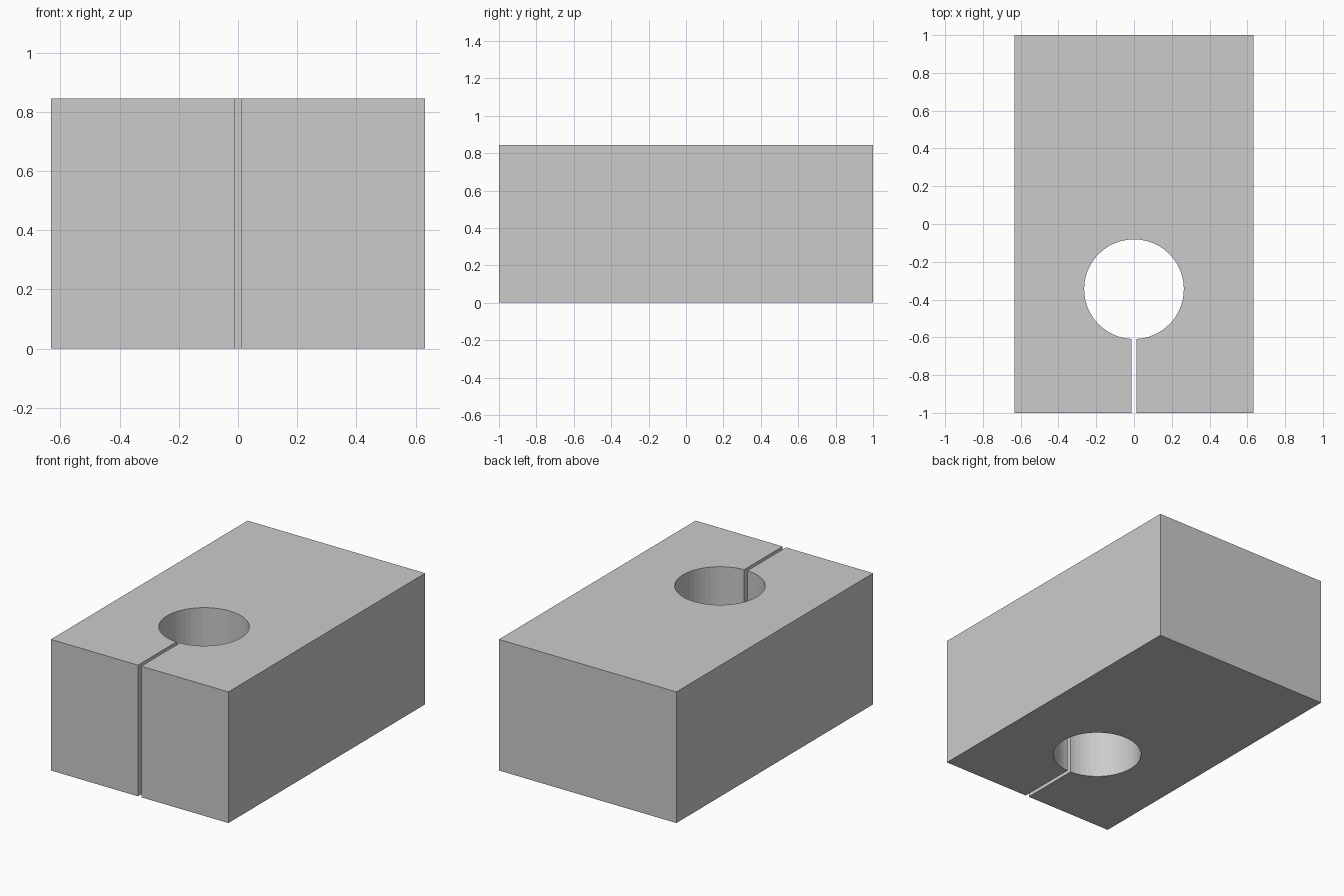
import bpy, bmesh, math

if "Cube" in bpy.data.objects:
    bpy.data.objects.remove(bpy.data.objects["Cube"])

W, D, H = 0.632, 1.0, 0.844        # half width, half depth, height
R, CY, S = 0.264, -0.345, 0.012    # bore radius, bore centre y, half slot width
SEGMENTS = 48

# Plan outline: block perimeter, then in through the slot and round the bore
outline = [(S, -D), (W, -D), (W, D), (-W, D), (-W, -D), (-S, -D)]
a = math.asin(S / R)
start, sweep = -math.pi / 2 - a, -(2 * math.pi - 2 * a)
for i in range(SEGMENTS + 1):
    t = start + sweep * i / SEGMENTS
    outline.append((R * math.cos(t), CY + R * math.sin(t)))

# Extrude the outline into the clamp block
bm = bmesh.new()
base = bm.faces.new([bm.verts.new((x, y, 0)) for x, y in outline])
top = bmesh.ops.extrude_face_region(bm, geom=[base], use_keep_orig=True)
bmesh.ops.translate(bm, vec=(0, 0, H),
                    verts=[g for g in top["geom"] if isinstance(g, bmesh.types.BMVert)])
bmesh.ops.recalc_face_normals(bm, faces=bm.faces)

mesh = bpy.data.meshes.new("split_clamp_block")
bm.to_mesh(mesh)
bm.free()
block = bpy.data.objects.new("split_clamp_block", mesh)
bpy.context.collection.objects.link(block)
